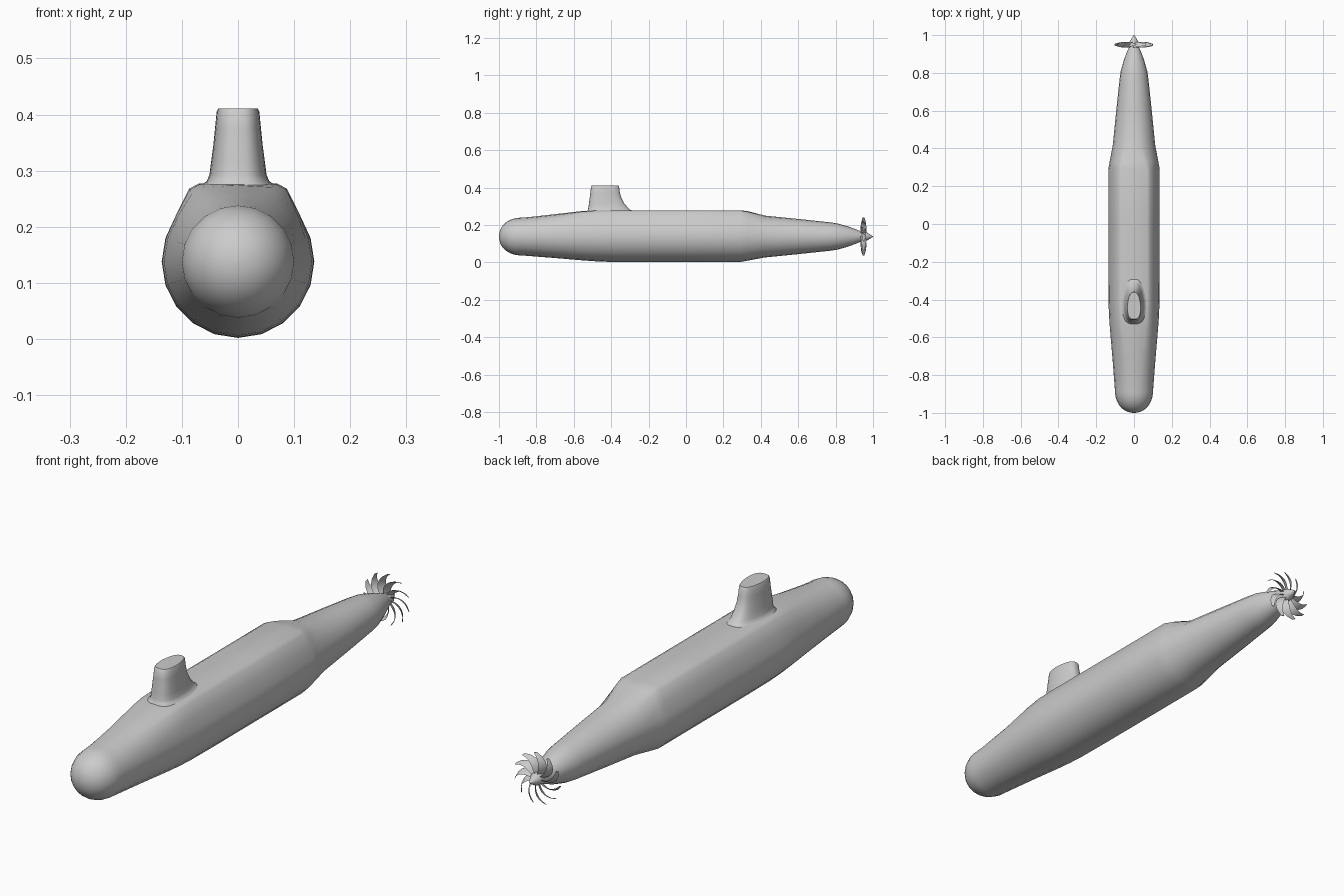
import bpy, bmesh, math
from mathutils import Vector

if "Cube" in bpy.data.objects:
    bpy.data.objects.remove(bpy.data.objects["Cube"])

CZ = 0.138  # height of the hull axis


def finish(name, bm, angle=40):
    bmesh.ops.recalc_face_normals(bm, faces=bm.faces)
    me = bpy.data.meshes.new(name)
    bm.to_mesh(me)
    bm.free()
    ob = bpy.data.objects.new(name, me)
    bpy.context.collection.objects.link(ob)
    bpy.ops.object.select_all(action='DESELECT')
    ob.select_set(True)
    bpy.context.view_layer.objects.active = ob
    bpy.ops.object.shade_smooth_by_angle(angle=math.radians(angle))
    return ob


def loft(bm, rings):
    """Skin a list of closed rings and cap both ends."""
    vs = [[bm.verts.new(p) for p in r] for r in rings]
    n = len(vs[0])
    for a, b in zip(vs, vs[1:]):
        for i in range(n):
            j = (i + 1) % n
            bm.faces.new((a[i], a[j], b[j], b[i]))
    bm.faces.new(vs[0][::-1])
    bm.faces.new(vs[-1])


# Hull: 20-sided sections that blend into a flat-topped casing amidships
SIDES = 20
CASING = {7: (0.109, 0.224), 8: (0.087, 0.268), 9: (0.070, 0.277), 10: (0.0, 0.2785)}


def hull_ring(y, r, blend):
    ring = []
    for i in range(SIDES):
        a = 2 * math.pi * i / SIDES
        p = Vector((r * math.sin(a), y, CZ - r * math.cos(a)))
        k = min(i, SIDES - i)
        if k in CASING:
            x, z = CASING[k]
            p = p.lerp(Vector((x if i <= 10 else -x, y, z)), blend)
        ring.append(p)
    return ring


stations = []
for i in range(11):  # rounded bow
    t = math.radians(2 + 88 * i / 10)
    stations.append((-0.88 - 0.12 * math.cos(t) ** 0.95, 0.101 * math.sin(t) ** 0.95, 0))
stations += [(-0.84, 0.104, 0), (-0.70, 0.115, 0.18), (-0.56, 0.127, 0.65),
             (-0.49, 0.132, 0.92), (-0.42, 0.135, 1), (-0.28, 0.136, 1),
             (0.0, 0.136, 1), (0.29, 0.136, 1), (0.33, 0.129, 0.6),
             (0.42, 0.112, 0), (0.60, 0.094, 0), (0.77, 0.076, 0), (0.81, 0.070, 0),
             (0.87, 0.053, 0), (0.92, 0.034, 0), (0.945, 0.022, 0)]
bm = bmesh.new()
loft(bm, [hull_ring(*s) for s in stations])
finish("hull", bm)

# Sail: rounded plan tapering aft, with a fillet flaring onto the deck
def sail_ring(z, front, rear, half):
    ring = []
    for i in range(32):
        a = 2 * math.pi * i / 32
        c, s = math.cos(a), math.sin(a)
        u = math.copysign(abs(c) ** 0.7, c)
        v = math.copysign(abs(s) ** 0.7, s)
        taper = 1 - 0.25 * max(0, u)
        ring.append(Vector((half * v * taper, (front + rear) / 2 + u * (rear - front) / 2, z)))
    return ring


bm = bmesh.new()
loft(bm, [sail_ring(*s) for s in [
    (0.255, -0.535, -0.275, 0.072), (0.275, -0.530, -0.285, 0.066),
    (0.281, -0.525, -0.298, 0.056), (0.292, -0.522, -0.310, 0.051),
    (0.315, -0.519, -0.330, 0.048), (0.345, -0.515, -0.346, 0.044),
    (0.375, -0.511, -0.354, 0.041), (0.405, -0.508, -0.358, 0.038),
    (0.411, -0.503, -0.362, 0.035)]])
finish("sail", bm)

# Propeller hub cone
bm = bmesh.new()
hub = [(0.925, 0.026), (0.95, 0.026), (0.965, 0.023), (0.985, 0.011), (0.996, 0.004), (1.0, 0.0008)]
loft(bm, [[Vector((r * math.sin(a), y, CZ + r * math.cos(a)))
           for a in [2 * math.pi * i / 16 for i in range(16)]] for y, r in hub])
finish("propeller_hub", bm)

# Propeller: eleven sickle-shaped pitched blades
BLADES = 11
bm = bmesh.new()
for b in range(BLADES):
    rows = []
    for i in range(8):
        t = i / 7
        r = 0.016 + 0.087 * t
        sweep = 2 * math.pi * b / BLADES + math.radians(38) * t ** 1.9
        chord = 0.019 + 0.012 * math.sin(math.pi * t ** 0.9) - 0.008 * t ** 4
        pitch = math.radians(60 - 18 * t)
        row = []
        for u, w in ((-0.5, 0), (0, 0.0016), (0.5, 0), (0, -0.0016)):
            d = chord * u * math.cos(pitch) + w * math.sin(pitch)
            y = 0.949 + chord * u * 1.25 * math.sin(pitch) - w * math.cos(pitch)
            a = sweep + d / r
            row.append(Vector((r * math.sin(a), y, CZ + r * math.cos(a))))
        rows.append(row)
    loft(bm, rows)
finish("propeller_blades", bm)
